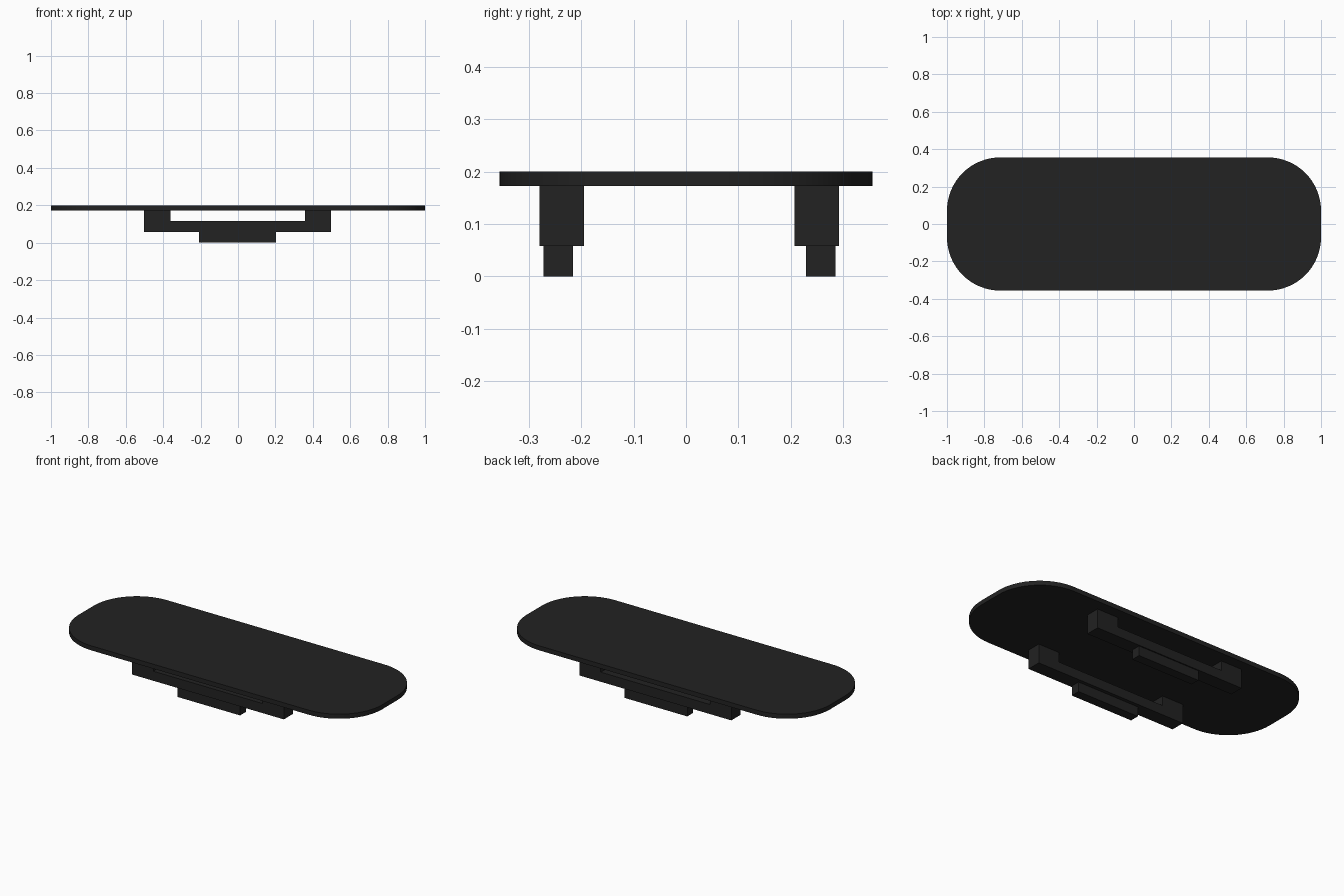
import bpy
import bmesh
import math

if "Cube" in bpy.data.objects:
    bpy.data.objects.remove(bpy.data.objects["Cube"])

black = bpy.data.materials.new("matte black")
black.diffuse_color = (0.016, 0.016, 0.016, 1)
black.use_nodes = True
black.node_tree.nodes["Principled BSDF"].inputs["Base Color"].default_value = black.diffuse_color


def extrude(name, outline, direction):
    """Solid made by extruding a closed outline of 3D points."""
    bm = bmesh.new()
    face = bm.faces.new([bm.verts.new(p) for p in outline])
    new = bmesh.ops.extrude_face_region(bm, geom=[face])["geom"]
    bmesh.ops.translate(bm, vec=direction,
                        verts=[v for v in new if isinstance(v, bmesh.types.BMVert)])
    bmesh.ops.recalc_face_normals(bm, faces=bm.faces)
    mesh = bpy.data.meshes.new(name)
    bm.to_mesh(mesh)
    bm.free()
    mesh.materials.append(black)
    obj = bpy.data.objects.new(name, mesh)
    bpy.context.collection.objects.link(obj)
    return obj


# Tabletop: rounded rectangle slab
HX, HY, R, STEPS = 1.0, 0.356, 0.285, 16
outline = []
for i, (sx, sy) in enumerate([(1, 1), (-1, 1), (-1, -1), (1, -1)]):
    for k in range(STEPS + 1):
        a = math.pi / 2 * (i + k / STEPS)
        outline.append((sx * (HX - R) + R * math.cos(a),
                        sy * (HY - R) + R * math.sin(a), 0.173))
top = extrude("tabletop", outline, (0, 0, 0.027))
bpy.context.view_layer.objects.active = top
top.select_set(True)
bpy.ops.object.shade_smooth_by_angle(angle=math.radians(30))

# Two U-shaped supports, each standing on a narrower foot
cradle = [(-0.503, 0.058), (0.498, 0.058), (0.498, 0.173), (0.357, 0.173),
          (0.357, 0.115), (-0.362, 0.115), (-0.362, 0.173), (-0.503, 0.173)]
foot = [(-0.208, 0.0), (0.204, 0.0), (0.204, 0.058), (-0.208, 0.058)]
for side, y in (("front", -0.28), ("back", 0.207)):
    extrude(side + "_support", [(x, y, z) for x, z in cradle], (0, 0.085, 0))
    extrude(side + "_foot", [(x, y + 0.008, z) for x, z in foot], (0, 0.056, 0))
    if side == "back":
        bpy.data.objects["back_foot"].location.y = 0.014
